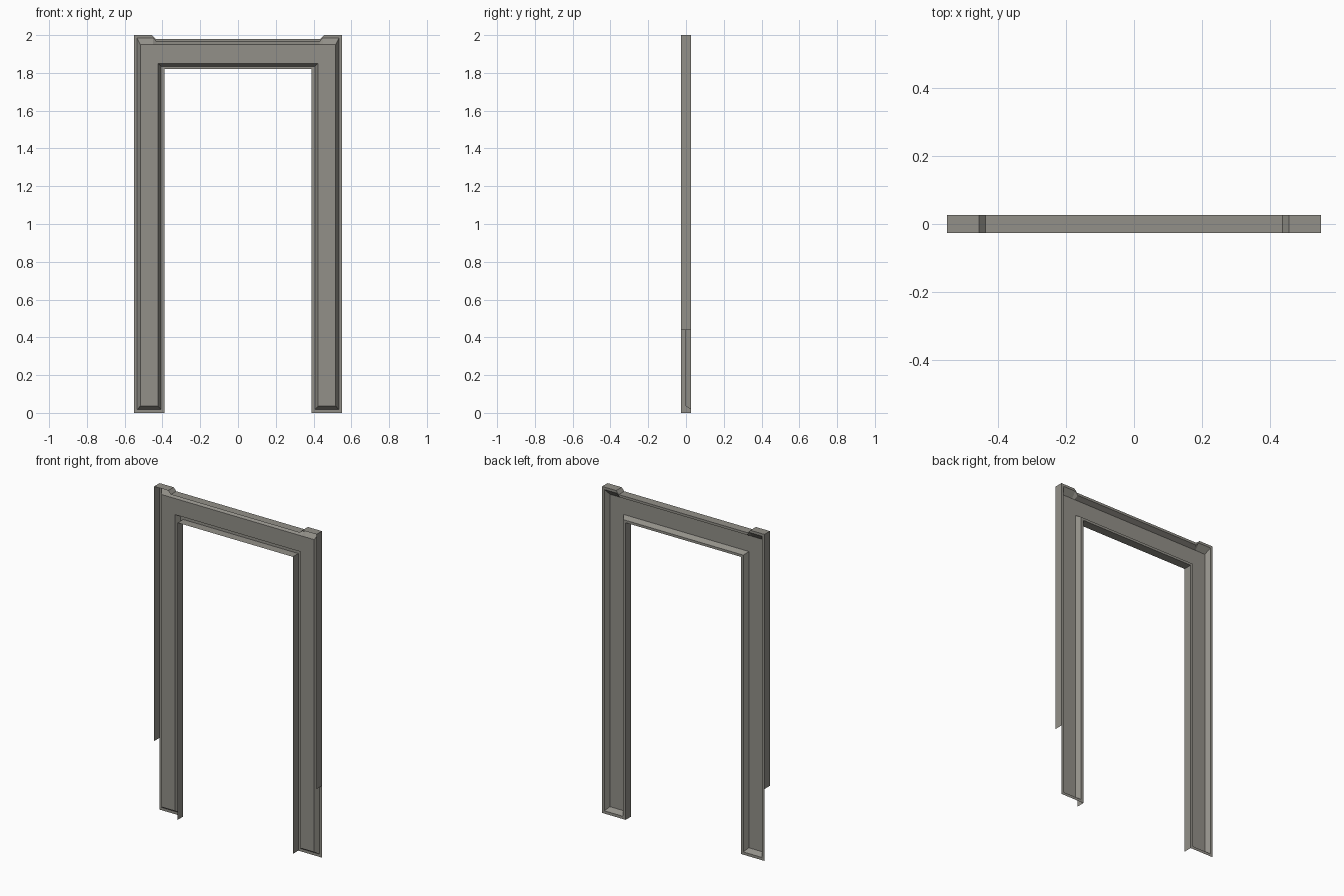
import bpy, bmesh

if "Cube" in bpy.data.objects:
    bpy.data.objects.remove(bpy.data.objects["Cube"])

BACK, FRONT, PANEL = 0.0265, -0.0265, -0.002   # depths along y
WALL_START = 0.44                              # outer side walls stop here

grey = bpy.data.materials.new("warm grey")
grey.diffuse_color = (0.29, 0.28, 0.25, 1)
grey.use_nodes = True
grey.node_tree.nodes["Principled BSDF"].inputs["Base Color"].default_value = grey.diffuse_color


def outline(half):
    """Complete a half outline (outer foot -> ear -> opening -> inner foot is symmetric)."""
    outer, inner = half[:4], half[4:]
    mirror = lambda pts: [(-x, z) for x, z in reversed(pts)]
    return outer + mirror(outer) + mirror(inner) + inner


# left halves: outer foot, corner, ear end, header start, then opening corner, inner foot
edge = outline([(-.55, 0), (-.55, 2), (-.455, 2), (-.437, 1.98), (-.39, 1.82), (-.39, 0)])
rim = outline([(-.535, .017), (-.535, 1.985), (-.449, 1.985), (-.431, 1.965),
               (-.407, 1.835), (-.407, .017)])
face = outline([(-.517, .036), (-.517, 1.95), (-.449, 1.95), (-.431, 1.95),
                (-.424, 1.851), (-.424, .036)])


def make_object(name, build):
    bm = bmesh.new()
    build(bm)
    me = bpy.data.meshes.new(name)
    bm.to_mesh(me)
    bm.free()
    me.materials.append(grey)
    ob = bpy.data.objects.new(name, me)
    bpy.context.collection.objects.link(ob)


def loop(bm, pts, y):
    return [bm.verts.new((x, y, z)) for x, z in pts]


def bridge(bm, a, b):
    for i in range(len(a)):
        j = (i + 1) % len(a)
        bm.faces.new((a[i], a[j], b[j], b[i]))


# raised casing panel: flat back rim, bevel, front panel
def casing(bm):
    a, b, c = loop(bm, edge, BACK), loop(bm, rim, BACK), loop(bm, face, PANEL)
    bridge(bm, a, b)
    bridge(bm, b, c)
    bm.faces.new(c)
    bmesh.ops.recalc_face_normals(bm, faces=bm.faces)


# open strip running from the back rim to the front edge
def strip(pts):
    def build(bm):
        a, b = loop(bm, pts, BACK), loop(bm, pts, FRONT)
        for i in range(len(pts) - 1):
            bm.faces.new((a[i], b[i], b[i + 1], a[i + 1]))
        bmesh.ops.reverse_faces(bm, faces=bm.faces)
    return build


make_object("door_casing", casing)
make_object("outer_wall", strip([(-.55, WALL_START)] + edge[1:7] + [(.55, WALL_START)]))
make_object("opening_jamb", strip(edge[8:12]))
